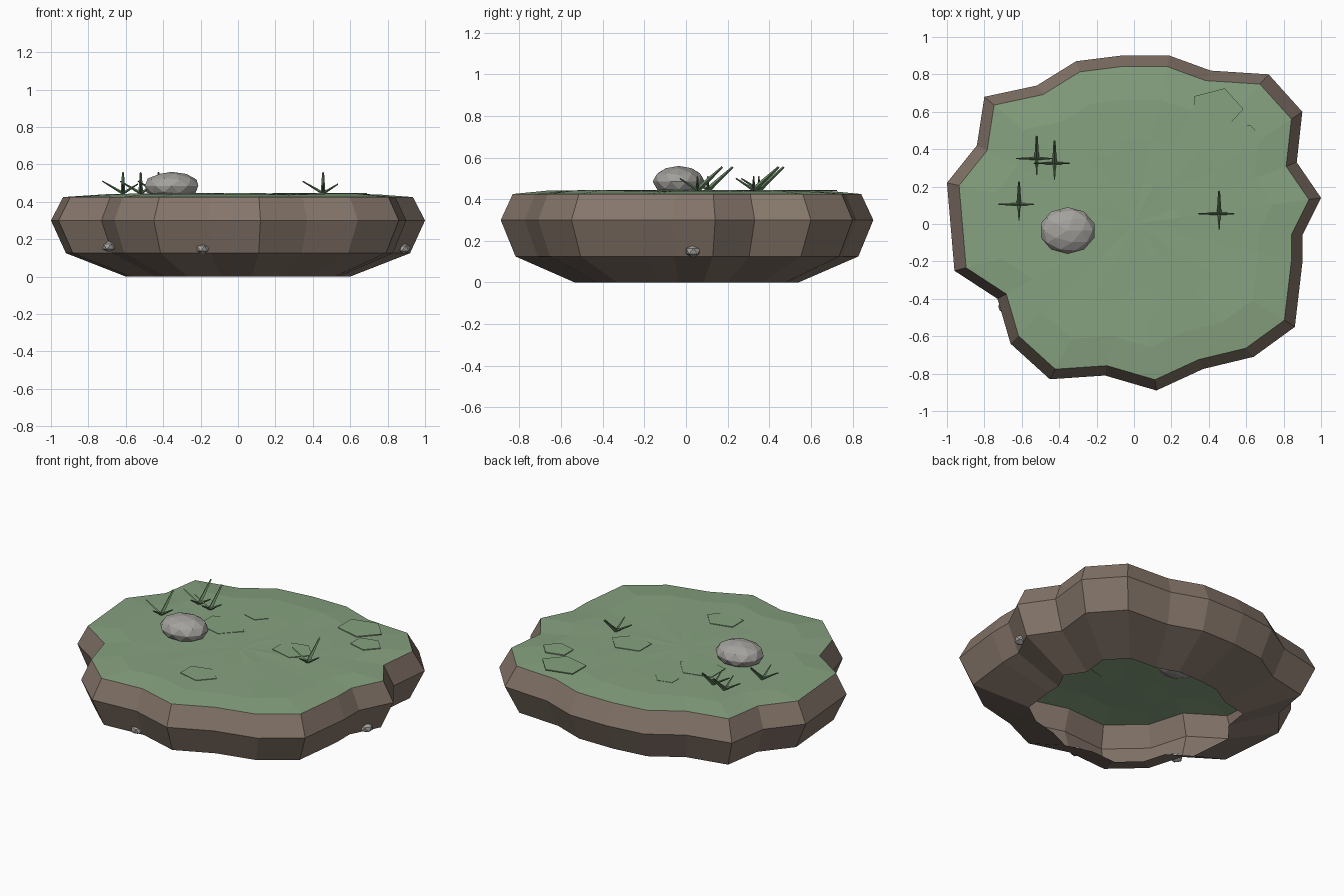
import bpy, bmesh, math, random
from mathutils import Matrix, Vector

if "Cube" in bpy.data.objects:
    bpy.data.objects.remove(bpy.data.objects["Cube"])

random.seed(4)

def mat(name, c):
    m = bpy.data.materials.new(name)
    m.diffuse_color = (*c, 1)
    m.use_nodes = True
    m.node_tree.nodes["Principled BSDF"].inputs["Base Color"].default_value = m.diffuse_color
    return m

EARTH = mat("earth brown", (0.235, 0.18, 0.145))
GRASS = mat("grass green", (0.24, 0.36, 0.215))
BLADE = mat("blade green", (0.13, 0.23, 0.115))
STONE = mat("stone grey", (0.37, 0.36, 0.34))

def finish(bm, name, material):
    me = bpy.data.meshes.new(name)
    bm.to_mesh(me)
    bm.free()
    me.materials.append(material)
    ob = bpy.data.objects.new(name, me)
    bpy.context.collection.objects.link(ob)
    return ob

# Island outline, counter-clockwise at its widest
OUT = [(1.0, .14), (.87, .33), (.90, .60), (.72, .80), (.41, .82), (.19, .90),
       (-.07, .90), (-.31, .87), (-.52, .74), (-.80, .68), (-.84, .42), (-1.0, .22),
       (-.96, -.25), (-.73, -.40), (-.66, -.64), (-.45, -.83), (-.155, -.81),
       (.12, -.89), (.37, -.775), (.64, -.71), (.86, -.55), (.90, -.21), (.90, -.06)]
N = len(OUT)

def ring(bm, s, z, jitter=0):
    return [bm.verts.new((x * s, y * s, z - random.random() * jitter)) for x, y in OUT]

def bridge(bm, a, b):
    for i in range(N):
        j = (i + 1) % N
        bm.faces.new((a[i], a[j], b[j], b[i]))

# Earth wall, open at the bottom
bm = bmesh.new()
rings = [ring(bm, s, z) for s, z in ((.60, 0), (.92, .125), (1, .30), (.935, .425))]
for a, b in zip(rings, rings[1:]):
    bridge(bm, a, b)
finish(bm, "earth_wall", EARTH)

# Slightly domed, uneven grass cap
bm = bmesh.new()
rings = [ring(bm, .935, .425), ring(bm, .74, .444, .008),
         ring(bm, .5, .444, .004), ring(bm, .25, .444, .003)]
for a, b in zip(rings, rings[1:]):
    bridge(bm, a, b)
mid = bm.verts.new((0, 0, .443))
for i in range(N):
    bm.faces.new((rings[-1][i], rings[-1][(i + 1) % N], mid))
finish(bm, "grass_cap", GRASS)

# Flat five-sided grass patches
for x, y, r in ((.44, .615, .145), (.59, .455, .10), (.03, -.43, .12),
                (-.24, .19, .15), (.29, .145, .13), (-.155, .415, .08)):
    bm = bmesh.new()
    bmesh.ops.create_cone(bm, cap_ends=True, segments=5, radius1=r, radius2=r, depth=.006,
                          matrix=Matrix.Translation((x, y, .4425))
                          @ Matrix.Diagonal((1, .8, 1, 1)) @ Matrix.Rotation(-math.pi / 2, 4, 'Z'))
    finish(bm, "grass_patch", GRASS)

# Boulder and small stones bedded in the wall
def rock(name, loc, size, sub):
    bm = bmesh.new()
    bmesh.ops.create_icosphere(bm, subdivisions=sub, radius=1,
                               matrix=Matrix.Translation(loc) @ Matrix.Diagonal((*size, 1)))
    finish(bm, name, STONE)

rock("boulder", (-.355, -.035, .485), (.15, .125, .075), 2)
for p in ((-.69, -.44, .16), (-.19, -.745, .15), (.885, .035, .15)):
    rock("small_stone", p, (.04, .04, .03), 1)

# Grass tufts: one tall blade leaning back and three short ones
def blade(bm, base, tip, r):
    d = tip - base
    m = Matrix.Translation((base + tip) / 2) @ d.to_track_quat('Z', 'Y').to_matrix().to_4x4()
    bmesh.ops.create_cone(bm, cap_ends=True, segments=4, radius1=r, radius2=r * .4,
                          depth=d.length, matrix=m)

for x, y in ((-.52, .35), (-.425, .325), (-.615, .105), (.455, .055)):
    bm = bmesh.new()
    base = Vector((x, y, .445))
    for d, r in (((0, .12, .11), .013), ((-.11, 0, .065), .008),
                 ((.08, 0, .05), .008), ((0, -.085, .055), .008)):
        blade(bm, base, base + Vector(d), r)
    finish(bm, "grass_tuft", BLADE)
